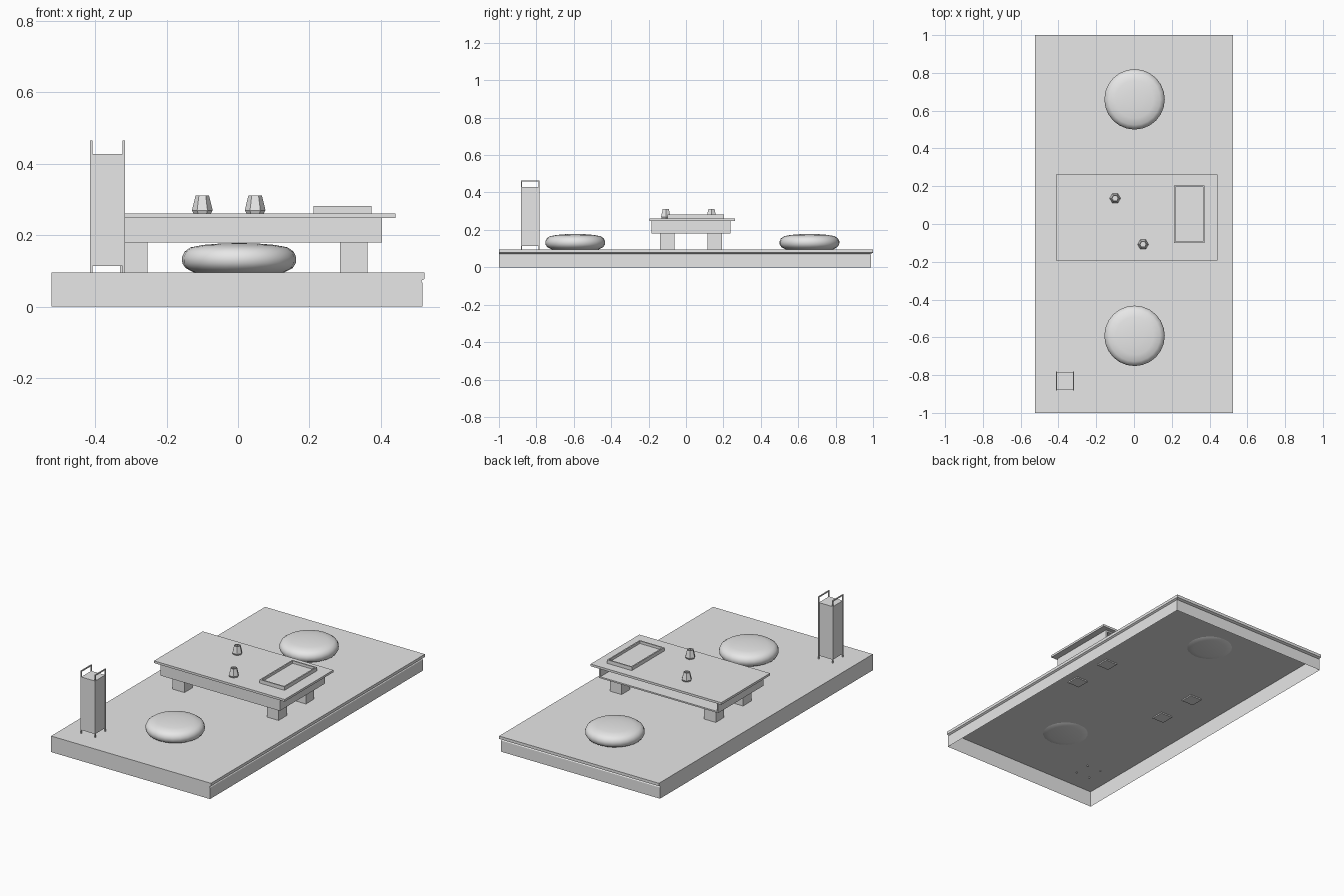
import bpy, bmesh, math

cube = bpy.data.objects.get("Cube")
if cube:
    bpy.data.objects.remove(cube)


def material(name, rgb):
    m = bpy.data.materials.new(name)
    m.use_nodes = True
    m.diffuse_color = (*rgb, 1)
    m.node_tree.nodes["Principled BSDF"].inputs["Base Color"].default_value = (*rgb, 1)
    return m


grey = material("light grey", (0.8, 0.8, 0.8))
white = material("paper white", (1, 1, 1))


def finish(bm, name, mat=grey):
    bmesh.ops.recalc_face_normals(bm, faces=bm.faces)
    mesh = bpy.data.meshes.new(name)
    bm.to_mesh(mesh)
    bm.free()
    mesh.materials.append(mat)
    ob = bpy.data.objects.new(name, mesh)
    bpy.context.collection.objects.link(ob)
    return ob


def box_bm(x, y, z):
    bm = bmesh.new()
    bmesh.ops.create_cube(bm, size=1)
    for v in bm.verts:
        v.co = [r[0] if c < 0 else r[1] for c, r in zip(v.co, (x, y, z))]
    return bm


def box(name, x, y, z, mat=grey):
    return finish(box_bm(x, y, z), name, mat)


def faces_toward(bm, axis, sign):
    bm.normal_update()
    return [f for f in bm.faces if f.normal[axis] * sign > 0.9]


def lathe(name, profile, sides, x, y):
    """Spin a (radius, height) profile; zero radii are merged on the axis."""
    bm = bmesh.new()
    vs = [bm.verts.new((r, 0, z)) for r, z in profile]
    es = [bm.edges.new(p) for p in zip(vs, vs[1:])]
    bmesh.ops.spin(bm, geom=vs + es, cent=(0, 0, 0), axis=(0, 0, 1),
                   angle=math.tau, steps=sides)
    bmesh.ops.remove_doubles(bm, verts=bm.verts, dist=0.0005)
    ob = finish(bm, name)
    ob.location = (x, y, 0)
    return ob


# Floor platform: thin shell open underneath, with a lip on the left and back
bm = bmesh.new()
rings = []
for x, y, z in ((0.517, 0.99, 0), (0.517, 0.99, 0.066), (0.513, 0.986, 0.072),
                (0.523, 1, 0.078), (0.523, 1, 0.095)):
    rings.append([bm.verts.new(c) for c in
                  ((-0.523, -1, z), (x, -1, z), (x, y, z), (-0.523, y, z))])
for low, high in zip(rings, rings[1:]):
    for i in range(4):
        j = (i + 1) % 4
        bm.faces.new((low[i], low[j], high[j], high[i]))
bm.faces.new(rings[-1])
finish(bm, "floor_platform")

# Table: top board, drawer-like case open at the back, four legs
box("table_top", (-0.414, 0.441), (-0.194, 0.262), (0.248, 0.261))
bm = box_bm((-0.377, 0.403), (-0.185, 0.238), (0.18, 0.248))
opening = faces_toward(bm, 1, 1)
bmesh.ops.inset_region(bm, faces=opening, thickness=0.012)
pushed = bmesh.ops.extrude_face_region(bm, geom=opening)
bmesh.ops.delete(bm, geom=opening, context="FACES_ONLY")
bmesh.ops.translate(bm, vec=(0, -0.4, 0),
                    verts=[v for v in pushed["geom"] if isinstance(v, bmesh.types.BMVert)])
finish(bm, "table_case")
for side, x in (("right", -0.33), ("left", 0.286)):
    for end, y in (("front", -0.139), ("back", 0.116)):
        box(f"table_leg_{end}_{side}", (x, x + 0.077), (y, y + 0.077), (0.088, 0.18))

# Serving tray with a raised rim
bm = box_bm((0.212, 0.374), (-0.1, 0.204), (0.26, 0.282))
floor = faces_toward(bm, 2, 1)
bmesh.ops.inset_region(bm, faces=floor, thickness=0.011)
pushed = bmesh.ops.extrude_face_region(bm, geom=floor)
bmesh.ops.delete(bm, geom=floor, context="FACES_ONLY")
bmesh.ops.translate(bm, vec=(0, 0, -0.015),
                    verts=[v for v in pushed["geom"] if isinstance(v, bmesh.types.BMVert)])
finish(bm, "serving_tray")

# Six-sided cups
cup = [(0, 0.26), (0.024, 0.26), (0.029, 0.27), (0.019, 0.311),
       (0.014, 0.311), (0.018, 0.28), (0, 0.28)]
for name, x, y in (("cup_back", -0.1, 0.136), ("cup_front", 0.048, -0.108)):
    lathe(name, cup, 6, x, y)

# Round floor cushions
cushion = [(0, 0.087), (0.09, 0.088), (0.125, 0.095), (0.15, 0.108), (0.159, 0.122),
           (0.16, 0.138), (0.153, 0.154), (0.136, 0.166), (0.1, 0.173), (0.05, 0.177), (0, 0.178)]
for name, y in (("cushion_front", -0.592), ("cushion_back", 0.66)):
    ob = lathe(name, cushion, 24, 0.003, y)
    ob.data.shade_smooth()

# Floor lantern: white shade, grey base, corner posts and carrying bars
X, Y, T = (-0.414, -0.317), (-0.882, -0.782), 0.006
inner_x, inner_y = (X[0] + 0.003, X[1] - 0.003), (Y[0] + 0.003, Y[1] - 0.003)
box("lantern_base", inner_x, inner_y, (0.114, 0.208))
box("lantern_shade", inner_x, inner_y, (0.208, 0.428), white)
for side, x in (("right", X[0]), ("left", X[1] - T)):
    for end, y in (("front", Y[0]), ("back", Y[1] - T)):
        box(f"lantern_post_{end}_{side}", (x, x + T), (y, y + T), (0.088, 0.465))
    box(f"lantern_handle_{side}", (x, x + T), (Y[0] + T, Y[1] - T), (0.459, 0.465))
